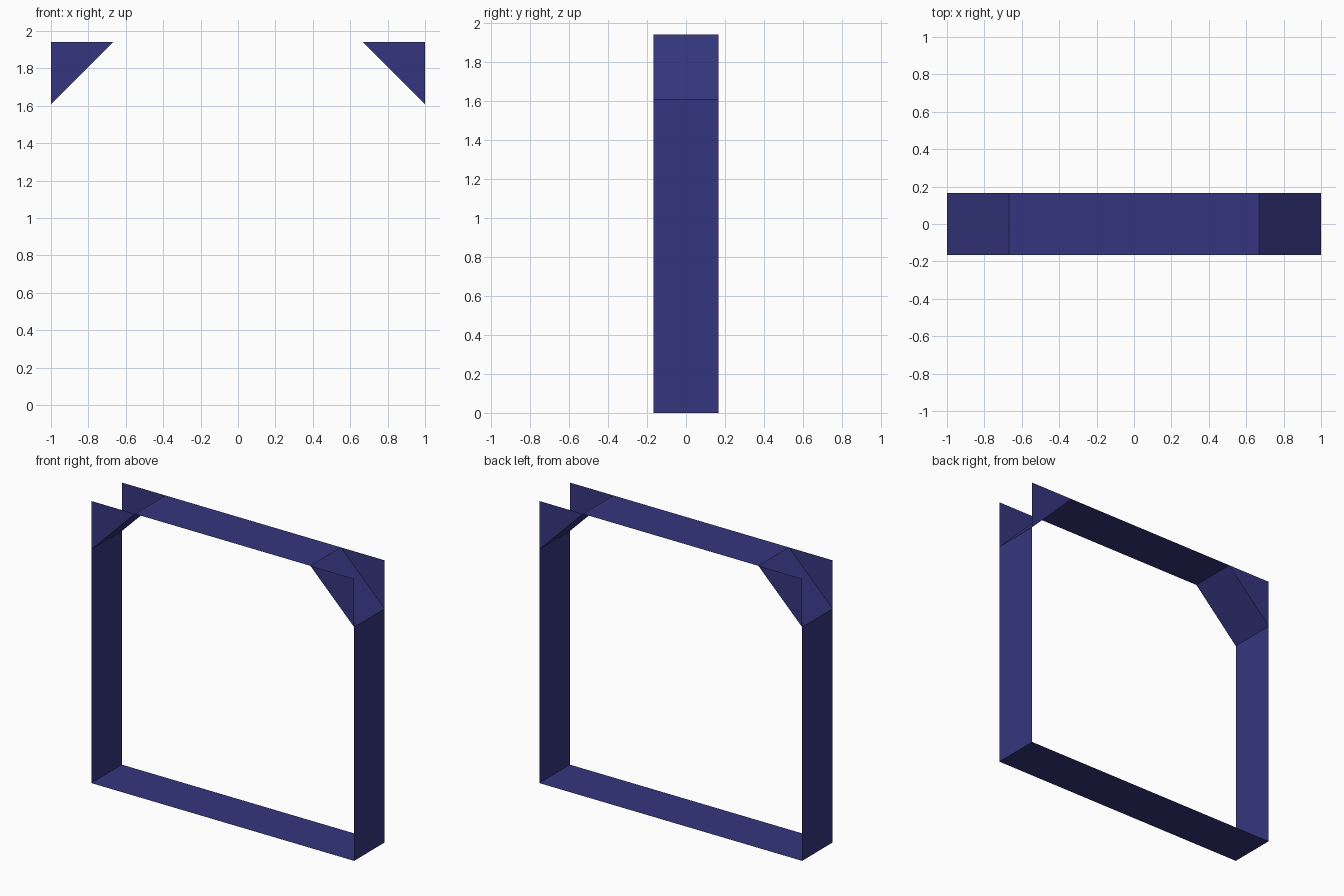
import bpy

if "Cube" in bpy.data.objects:
    bpy.data.objects.remove(bpy.data.objects["Cube"])

W, H, D = 1.0, 1.94, 0.166   # half width, height, half depth
C = 0.333                    # corner cut size

blue = bpy.data.materials.new("dark_blue")
blue.diffuse_color = (0.035, 0.037, 0.21, 1)
blue.use_nodes = True
blue.node_tree.nodes["Principled BSDF"].inputs["Base Color"].default_value = blue.diffuse_color


def make(name, verts, faces):
    mesh = bpy.data.meshes.new(name)
    mesh.from_pydata(verts, [], faces)
    mesh.materials.append(blue)
    obj = bpy.data.objects.new(name, mesh)
    bpy.context.collection.objects.link(obj)
    return obj


# Thin open band: floor, walls, sloped corners and roof from one profile
profile = [(-W, 0), (W, 0), (W, H - C), (W - C, H), (C - W, H), (C - W - C, H - C)]
n = len(profile)
verts = [(x, y, z) for y in (-D, D) for x, z in profile]
faces = [(i, i + n, (i + 1) % n + n, (i + 1) % n) for i in range(n)]
make("frame_band", verts, faces)

# Triangular corner plates, front and back, mirrored to the other side
corner = [(W - C, H), (W, H - C), (W, H)]
plates = make("corner_plates",
              [(x, y, z) for y in (-D, D) for x, z in corner],
              [(0, 1, 2), (5, 4, 3)])
mirror = plates.modifiers.new("mirror", 'MIRROR')
mirror.use_axis = (True, False, False)
mirror.use_mirror_merge = False
